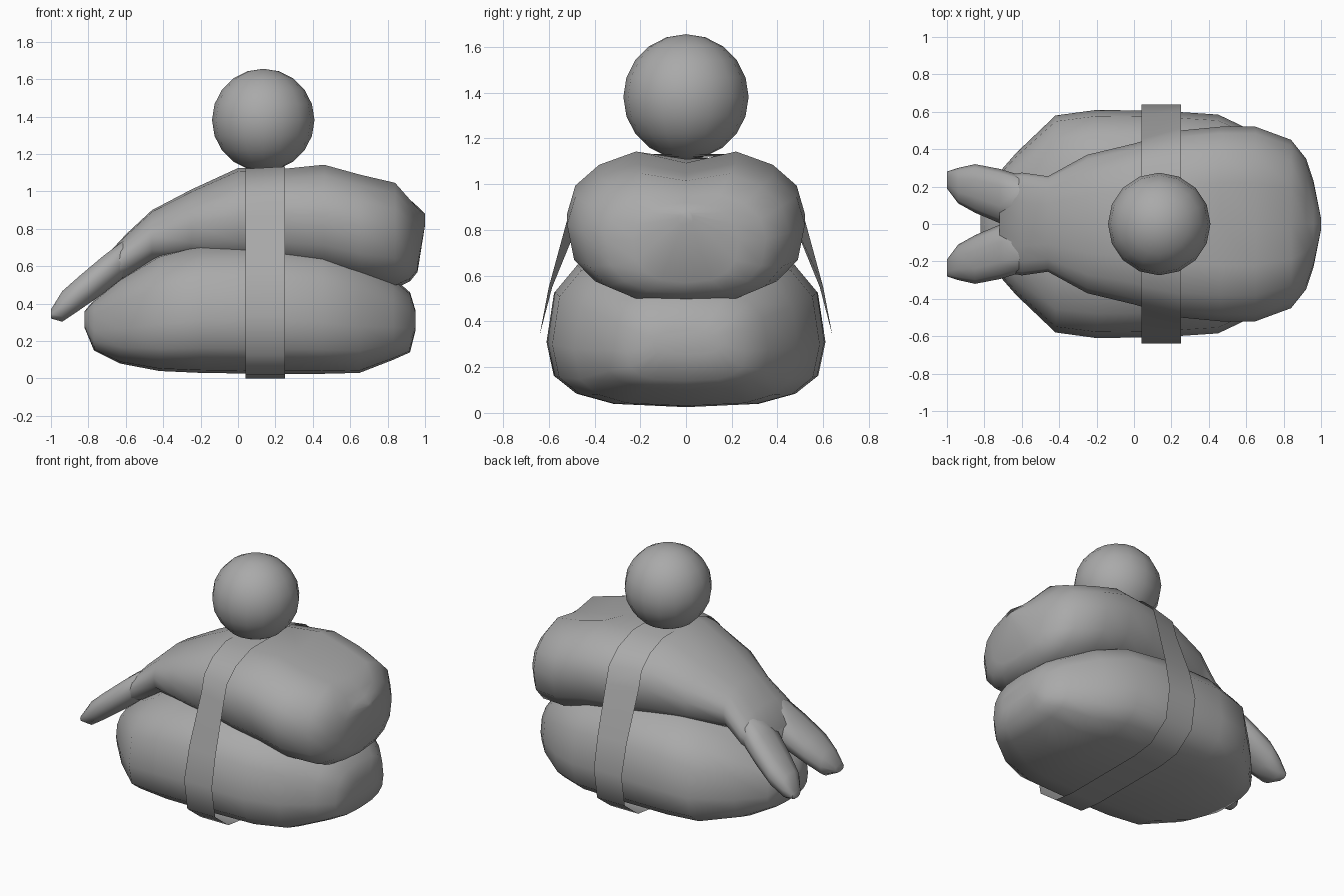
import bpy, bmesh
from math import sin, cos, pi, copysign, radians

cube = bpy.data.objects.get("Cube")
if cube:
    bpy.data.objects.remove(cube, do_unlink=True)

grey = bpy.data.materials.new("plain grey")
grey.use_nodes = True
colour = (0.4, 0.4, 0.4, 1)
grey.diffuse_color = colour
grey.node_tree.nodes["Principled BSDF"].inputs["Base Color"].default_value = colour


def finish(obj, angle):
    """Give the part its colour and soft shading."""
    obj.data.materials.clear()
    obj.data.materials.append(grey)
    bpy.ops.object.select_all(action="DESELECT")
    obj.select_set(True)
    bpy.context.view_layer.objects.active = obj
    bpy.ops.object.shade_smooth_by_angle(angle=angle)


def add_part(name, bm, angle):
    mesh = bpy.data.meshes.new(name)
    bm.to_mesh(mesh)
    bm.free()
    obj = bpy.data.objects.new(name, mesh)
    bpy.context.collection.objects.link(obj)
    finish(obj, angle)


def power(value, exponent):
    return copysign(abs(value) ** exponent, value)


def loft(name, sections, sides, crown, belly, waist=0.5, side=1):
    """Skin rounded slices: x, y centre, half width, bottom, top, groove.
    Crown and belly set how round the upper and lower halves are."""
    bm = bmesh.new()
    rings = []
    for x, yc, half, low, high, groove in sections:
        middle = low + (high - low) * waist
        ring = []
        for i in range(sides):
            a = 2 * pi * i / sides
            roundness = crown if i <= sides // 2 else belly
            s = power(sin(a), roundness)
            z = middle + s * ((high - middle) if s > 0 else (middle - low))
            if i == sides // 4:
                z -= groove
            ring.append(bm.verts.new((x, side * (yc + half * power(cos(a), roundness)), z)))
        rings.append(ring)
    for a, b in zip(rings, rings[1:]):
        for i in range(sides):
            j = (i + 1) % sides
            bm.faces.new((a[i], a[j], b[j], b[i]))
    bm.faces.new(rings[0])
    bm.faces.new(rings[-1])
    bmesh.ops.recalc_face_normals(bm, faces=bm.faces)
    add_part(name, bm, 1.0)


# Plump rice base
loft("rice_base", [
    (-0.82, 0, 0.10, 0.27, 0.36, 0),
    (-0.77, 0, 0.22, 0.15, 0.42, 0),
    (-0.63, 0, 0.38, 0.08, 0.54, 0),
    (-0.42, 0, 0.58, 0.04, 0.67, 0),
    (-0.2, 0, 0.61, 0.03, 0.73, 0),
    (0.15, 0, 0.605, 0.025, 0.74, 0),
    (0.45, 0, 0.585, 0.025, 0.71, 0),
    (0.65, 0, 0.49, 0.03, 0.65, 0),
    (0.83, 0, 0.36, 0.10, 0.54, 0),
    (0.92, 0, 0.26, 0.14, 0.46, 0),
    (0.95, 0, 0.15, 0.26, 0.36, 0)], 16, 0.7, 0.67, 0.4)

# Draped topping with a shallow groove along its back
topping_crown = 0.9
loft("topping", [
    (-0.72, 0, 0.25, 0.48, 0.64, 0),
    (-0.6, 0, 0.275, 0.525, 0.77, 0),
    (-0.46, 0, 0.255, 0.61, 0.90, 0),
    (-0.25, 0, 0.37, 0.62, 1.01, 0),
    (0.0, 0, 0.43, 0.58, 1.125, 0),
    (0.25, 0, 0.50, 0.57, 1.14, 0.03),
    (0.46, 0, 0.52, 0.54, 1.163, 0.07),
    (0.65, 0, 0.52, 0.50, 1.11, 0.06),
    (0.84, 0, 0.45, 0.48, 1.065, 0.05),
    (0.92, 0, 0.35, 0.52, 0.97, 0.02),
    (0.96, 0, 0.23, 0.57, 0.92, 0),
    (1.0, 0, 0.03, 0.82, 0.88, 0)], 16, topping_crown, 0.77, 0.53)

# Forked tail, one prong on each side
for name, side in (("left_tail_prong", 1), ("right_tail_prong", -1)):
    loft(name, [
        (-0.56, 0.12, 0.09, 0.60, 0.74, 0),
        (-0.62, 0.14, 0.125, 0.53, 0.735, 0),
        (-0.72, 0.15, 0.145, 0.45, 0.66, 0),
        (-0.85, 0.19, 0.13, 0.36, 0.55, 0),
        (-0.94, 0.205, 0.095, 0.30, 0.47, 0),
        (-1.0, 0.235, 0.045, 0.32, 0.37, 0)], 10, 0.85, 0.85, 0.5, side)


def band_loop(half, flare, middle, rise):
    """Outline of the band: hug the topping, flare out, pass under the base."""
    path = [(0, middle + rise - 0.02)]
    for degrees in (67.5, 45, 22.5, 0):
        a = radians(degrees)
        path.append((half * power(cos(a), topping_crown),
                     middle + rise * power(sin(a), topping_crown)))
    path += [(flare, 0.55), (0.64, 0.34), (0.605, 0.13), (0.46, 0.02), (0.3, 0), (0, 0)]
    return path + [(-y, z) for y, z in path[-2:0:-1]]


# Thin band wrapped around base and topping
bm = bmesh.new()
near, far = [[bm.verts.new((x, y, z)) for y, z in band_loop(*shape)]
             for x, *shape in ((0.04, 0.454, 0.585, 0.87, 0.27),
                               (0.25, 0.512, 0.6, 0.872, 0.28))]
for i in range(len(near)):
    j = (i + 1) % len(near)
    bm.faces.new((near[i], near[j], far[j], far[i]))
bm.normal_update()
# Keep the sheet facing outward
if max(bm.faces, key=lambda f: f.calc_center_median().z).normal.z < 0:
    bmesh.ops.reverse_faces(bm, faces=bm.faces)
add_part("band", bm, pi)

# Ball resting on top
bpy.ops.mesh.primitive_uv_sphere_add(segments=16, ring_count=10, radius=0.274,
                                     location=(0.135, 0, 1.382))
ball = bpy.context.object
ball.name = "ball"
finish(ball, 1.0)
